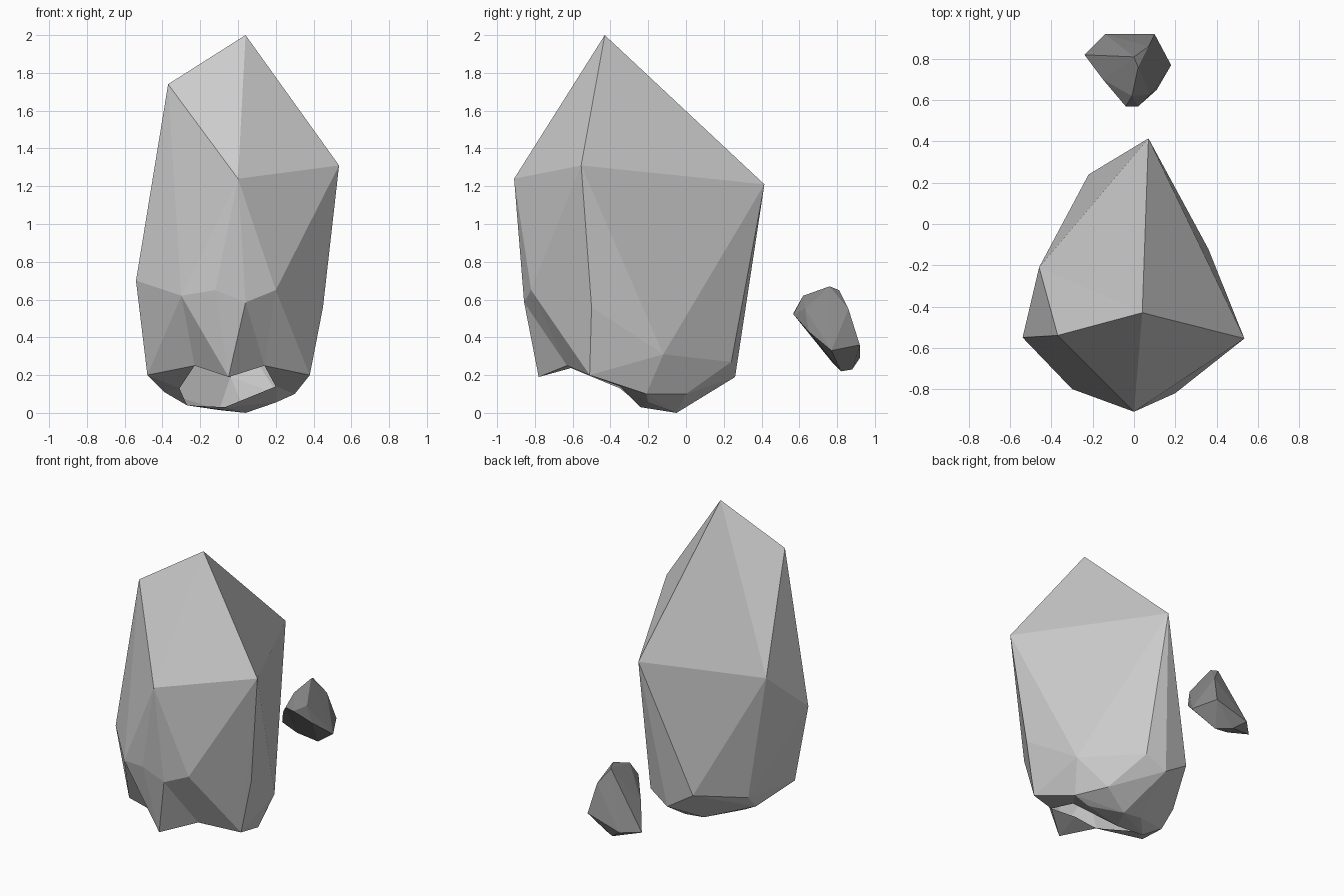
import bpy, bmesh

if "Cube" in bpy.data.objects:
    bpy.data.objects.remove(bpy.data.objects["Cube"])

def finish(bm, name):
    bmesh.ops.recalc_face_normals(bm, faces=bm.faces[:])
    me = bpy.data.meshes.new(name)
    bm.to_mesh(me)
    bm.free()
    ob = bpy.data.objects.new(name, me)
    bpy.context.collection.objects.link(ob)
    return ob

def hull(bm, verts):
    # faceted stone skin stretched over corner points
    bmesh.ops.convex_hull(bm, input=verts, use_existing_faces=False)

def sew(bm, vs, tris):
    # hand-sewn facets between named corners
    for tri in tris.split():
        corners = [vs[k] for k in tri]
        if not bm.faces.get(corners):
            bm.faces.new(corners)

# Large boulder: corner points of the faceted body
body = dict(
    # crown and shoulders
    A=(.04, -.43, 2), B=(-.37, -.54, 1.74), C=(0, -.91, 1.24), D=(.535, -.555, 1.31),
    E=(.07, .415, 1.21), U=(-.46, -.21, 1.0), F=(-.54, -.55, .70),
    # waist
    G=(-.30, -.80, .62), H=(-.12, -.86, .65), J=(.20, -.82, .65), S=(.45, -.50, .56),
    P=(.36, -.12, .31), Q=(.10, .24, .27), V=(-.22, .24, .305), T=(-.04, .26, .19),
    L=(-.48, -.49, .20), R=(.38, -.51, .20),
    # underside
    X=(-.40, -.10, .21), Y=(-.39, -.20, .11), Z=(.21, 0, .10), z=(.30, -.21, .10),
    c=(.20, -.20, .055), w=(-.27, -.24, .04), v=(-.07, -.24, .03),
    O=(.04, -.05, 0), o=(-.10, -.05, .015))
# front spur and the rim of the hollow below it
spur = dict(
    I=(.04, -.857, .585), K=(-.05, -.78, .19), M=(-.23, -.64, .25), N=(.14, -.63, .25),
    l=(-.31, -.35, .13), r=(.20, -.35, .14), k=(-.03, -.60, .24))

bm = bmesh.new()
vs = {k: bm.verts.new(p) for k, p in body.items()}
hull(bm, list(vs.values()))

# Open the lower front and the left shoulder
openings = [{vs[k] for k in group} for group in ("GHJLRYwvcz", "CHJ", "ABEU")]
doomed = [f for f in bm.faces if any(set(f.verts) <= g for g in openings)]
bmesh.ops.delete(bm, geom=doomed, context='FACES_ONLY')

# Sew in the shoulder, the spur and its rim
vs.update({k: bm.verts.new(p) for k, p in spur.items()})
sew(bm, vs, "AEU AUB GHK GKM GML HIK CHI CIJ IKN IJN JRN MLl LYl Ywl")
sew(bm, vs, "NRr Rzr zcr rcv NkK KkM")
loose = [e for e in bm.edges if not e.link_faces]
bmesh.ops.delete(bm, geom=loose, context='EDGES')
finish(bm, "large_boulder")

# Small floating stone behind the boulder, in darker rock
stone = [
    (.02, .76, .67), (-.01, .62, .62), (0, .81, .65), (.07, .86, .55), (-.04, .57, .53),
    (.02, .57, .52), (.08, .63, .55), (.11, .65, .43), (-.15, .70, .42), (.18, .77, .33),
    (.10, .92, .36), (-.14, .92, .29), (-.24, .82, .28), (-.10, .78, .26),
    (.03, .82, .22), (-.06, .88, .23)]
bm = bmesh.new()
hull(bm, [bm.verts.new(p) for p in stone])
ob = finish(bm, "small_stone")
mat = bpy.data.materials.new("dark_rock")
mat.diffuse_color = (.25, .25, .25, 1)
mat.use_nodes = True
mat.node_tree.nodes["Principled BSDF"].inputs["Base Color"].default_value = mat.diffuse_color
ob.data.materials.append(mat)
